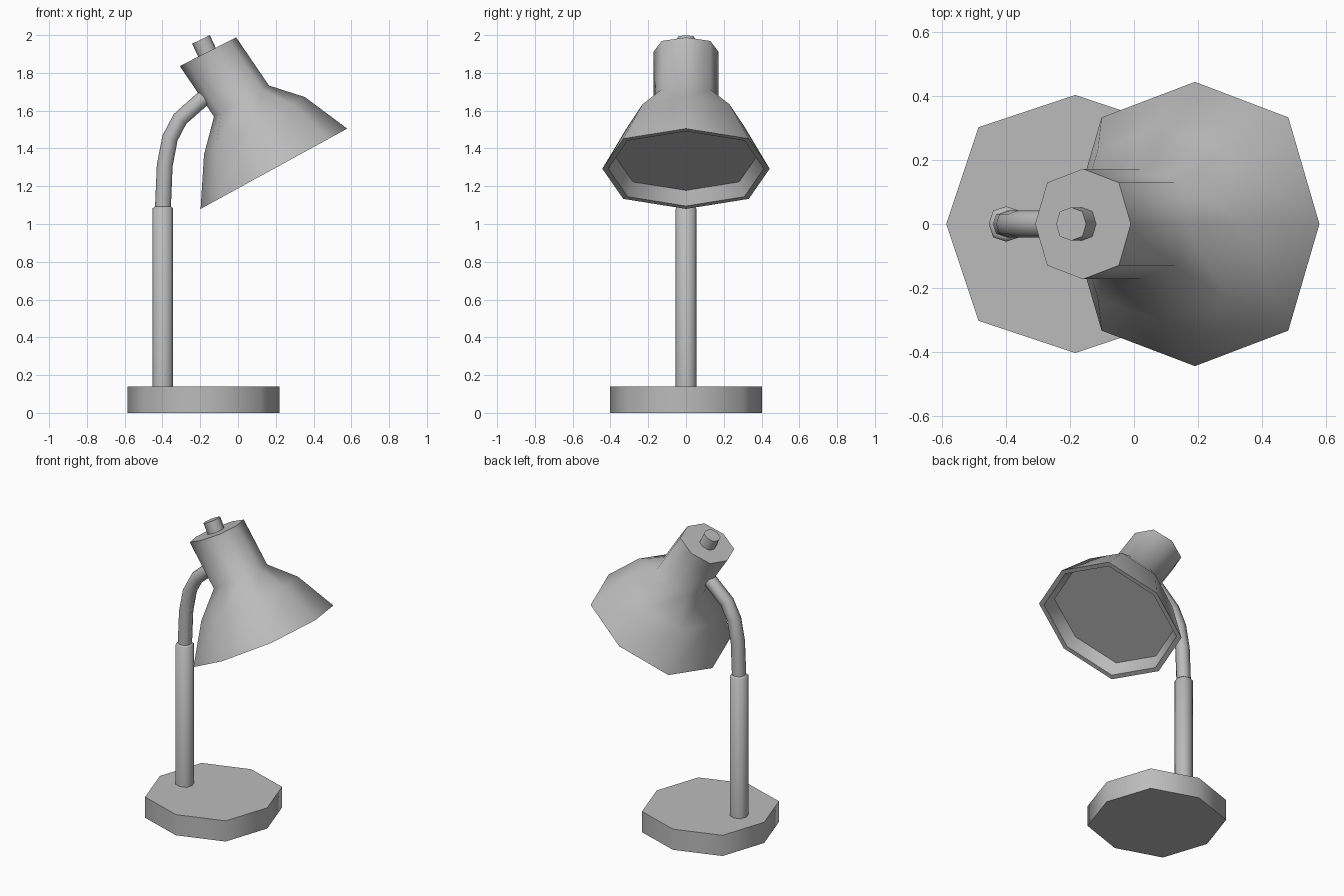
import bpy, bmesh, math
from mathutils import Vector

if "Cube" in bpy.data.objects:
    bpy.data.objects.remove(bpy.data.objects["Cube"])

grey = bpy.data.materials.new("lamp grey")
grey.diffuse_color = (0.5, 0.5, 0.5, 1)
grey.use_nodes = True
grey.node_tree.nodes["Principled BSDF"].inputs["Base Color"].default_value = grey.diffuse_color

# Eight-sided section used by every part: axis corners at 1, diagonals at 0.75
OCT = [(1, 0), (.75, .75), (0, 1), (-.75, .75),
       (-1, 0), (-.75, -.75), (0, -1), (.75, -.75)]


def loft(name, rings):
    """Capped tube through rings given as (left x, left z, right x, right z, y radius)."""
    bm = bmesh.new()
    loops = []
    for lx, lz, rx, rz, ry in rings:
        c = Vector(((lx + rx) / 2, 0, (lz + rz) / 2))
        u = Vector(((rx - lx) / 2, 0, (rz - lz) / 2))
        loops.append([bm.verts.new(c + u * a + Vector((0, ry * b, 0))) for a, b in OCT])
    for lo, hi in zip(loops, loops[1:]):
        for i in range(8):
            j = (i + 1) % 8
            bm.faces.new((lo[i], lo[j], hi[j], hi[i]))
    bm.faces.new(loops[0][::-1])
    bm.faces.new(loops[-1])
    bmesh.ops.recalc_face_normals(bm, faces=bm.faces[:])
    me = bpy.data.meshes.new(name)
    bm.to_mesh(me)
    bm.free()
    me.materials.append(grey)
    ob = bpy.data.objects.new(name, me)
    bpy.context.collection.objects.link(ob)
    bpy.ops.object.select_all(action='DESELECT')
    ob.select_set(True)
    bpy.context.view_layer.objects.active = ob
    bpy.ops.object.shade_smooth_by_angle(angle=math.radians(60))
    return ob


def ring(x, z, r, tilt=0):
    """Round ring whose right end is raised by tilt degrees."""
    t = math.radians(tilt)
    dx, dz = r * math.cos(t), r * math.sin(t)
    return (x - dx, z - dz, x + dx, z + dz, r)


# Base and upright post
loft("base", [ring(-.183, 0, .402), ring(-.183, .14, .402)])
loft("post", [ring(-.398, .13, .055), ring(-.398, 1.082, .055), ring(-.398, 1.092, .043)])

# Bent neck running into the shade
loft("neck", [ring(-.398, 1.07, .042), ring(-.388, 1.31, .042, -6),
              ring(-.36, 1.455, .042, -18), ring(-.307, 1.556, .042, -38),
              ring(-.19, 1.66, .042, -54), ring(-.12, 1.70, .042, -60)])

# Shade: recessed disc, inner wall, lip, flare, neck of the shade, flat cap
TILT = 28.7
loft("shade", [ring(.154, 1.358, .375, TILT),
               ring(.19, 1.293, .412, TILT),
               (-.198, 1.08, .578, 1.505, .443),
               (-.18, 1.367, .354, 1.672, .307),
               (-.127, 1.568, .164, 1.733, .172),
               (-.308, 1.836, -.01, 1.988, .172)])

# Switch knob on the cap
loft("switch_knob", [ring(-.16, 1.90, .052, 26), ring(-.196, 1.977, .052, 26)])
